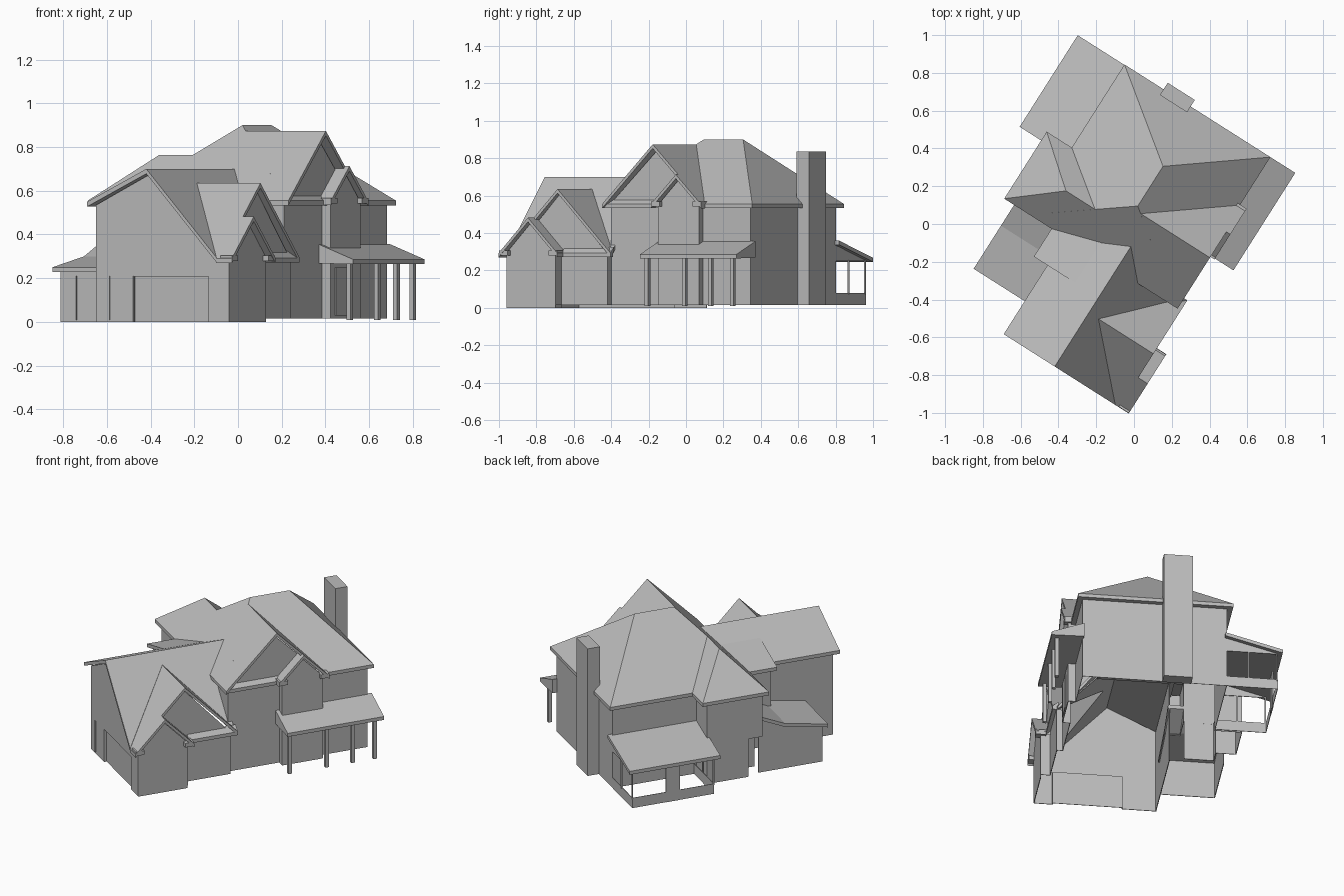
import bpy, bmesh, math

cube = bpy.data.objects.get("Cube")
if cube:
    bpy.data.objects.remove(cube, do_unlink=True)

TURN = math.radians(-32.4)   # the whole house stands turned on its plot
T = 0.022                    # roof thickness
EAVE, LOW = 0.555, 0.293     # upper and lower eave heights
BASE = 0.015                 # floor level of the main house
PITCH = 0.997                # slope of the main roofs

grey = bpy.data.materials.new("plain grey")
grey.use_nodes = True
grey.diffuse_color = (0.5, 0.5, 0.5, 1)
shader = next(n for n in grey.node_tree.nodes if n.type == 'BSDF_PRINCIPLED')
shader.inputs["Base Color"].default_value = grey.diffuse_color
shader.inputs["Roughness"].default_value = 0.9


def finish(name, bm):
    bmesh.ops.recalc_face_normals(bm, faces=bm.faces[:])
    mesh = bpy.data.meshes.new(name)
    bm.to_mesh(mesh)
    bm.free()
    mesh.materials.append(grey)
    obj = bpy.data.objects.new(name, mesh)
    obj.rotation_euler.z = TURN
    bpy.context.scene.collection.objects.link(obj)
    return obj


def loft(name, ring_a, ring_b):
    """Closed solid between two matching polygons."""
    bm = bmesh.new()
    a = [bm.verts.new(p) for p in ring_a]
    b = [bm.verts.new(p) for p in ring_b]
    bm.faces.new(a)
    bm.faces.new(b)
    for i in range(len(a)):
        j = (i + 1) % len(a)
        bm.faces.new((a[i], a[j], b[j], b[i]))
    return finish(name, bm)


def slab(name, outline, height):
    """Roof plane: plan outline with its height given by a rule."""
    top = [(u, v, height(u, v)) for u, v in outline]
    return loft(name, top, [(u, v, z - T) for u, v, z in top])


def rect(u0, u1, v0, v1):
    return [(u0, v0), (u1, v0), (u1, v1), (u0, v1)]


def box(name, u, v, z):
    plan = rect(*u, *v)
    return loft(name, [(*p, z[0]) for p in plan], [(*p, z[1]) for p in plan])


def thin(name, polygons):
    """Wall sheets with a slight thickness."""
    bm = bmesh.new()
    for points in polygons:
        bm.faces.new([bm.verts.new(p) for p in points])
    bmesh.ops.remove_doubles(bm, verts=bm.verts[:], dist=0.0001)
    obj = finish(name, bm)
    mod = obj.modifiers.new("thickness", 'SOLIDIFY')
    mod.thickness = 0.004
    mod.offset = 0
    return obj


def walls(name, path, bottom, top):
    thin(name, [[(*a, bottom), (*b, bottom), (*b, top), (*a, top)]
                for a, b in zip(path, path[1:])])


def facing_u(name, u, profile):
    thin(name, [[(u, v, z) for v, z in profile]])


def facing_v(name, v, profile):
    thin(name, [[(u, v, z) for u, z in profile]])


def gable(v0, v1, bottom, eave, peak):
    return [(v0, bottom), (v1, bottom), (v1, eave), ((v0 + v1) / 2, peak), (v0, eave)]


def hip_roof(name, u, v, ridge, top):
    """Hipped solid with a fascia and a flat soffit."""
    bm = bmesh.new()
    for p in rect(*u, *v):
        for z in (EAVE - T, EAVE):
            bm.verts.new((*p, z))
    for p in ridge:
        bm.verts.new((*p, top))
    bmesh.ops.convex_hull(bm, input=bm.verts[:])
    bmesh.ops.dissolve_limit(bm, angle_limit=0.01, verts=bm.verts[:], edges=bm.edges[:])
    return finish(name, bm)


# Main house walls, open underneath and towards the garage
walls("front_wall_left", [(.39, -.225), (.39, .1), (.435, .1)], BASE, .55)
walls("outer_walls", [(.435, .355), (.39, .355), (.39, .655), (-.46, .655), (-.46, .125),
                      (-.62, .125), (-.62, -.135)], BASE, .55)
walls("back_corner_upper", [(-.62, -.135), (-.62, -.225), (-.325, -.225)], .26, .55)
walls("back_corner_recess", [(-.62, -.135), (-.5, -.135), (-.5, -.225), (-.325, -.225)], BASE, .26)
thin("back_corner_ceiling", [[(*p, .26) for p in rect(-.62, -.5, -.225, -.135)]])
facing_v("wall_above_garage", -.225, [(.16, .55), (.39, .31), (.39, .55)])
facing_u("front_gable_wall", .39, gable(-.225, .355, .55, .56, .84))
facing_u("entry_wall", .435, gable(.1, .355, BASE, .55, .68))
box("entry_door", (.435, .442), (.14, .26), (.03, .25))

# Main house roofs
hip_roof("main_roof", (-.495, .42), (-.255, .686), [(-.034, .091), (-.034, .34)], .9)
hip_roof("back_wing_roof", (-.652, -.2), (-.255, .165), [(-.398, -.045), (-.212, -.045)], .764)


def front_pitch(u, v):
    return EAVE + PITCH * (.32 - abs(v - .065))


slab("front_gable_roof_left", [(0, .065), (.435, .065), (.435, -.255), (.42, -.255)], front_pitch)
slab("front_gable_roof_right", [(0, .065), (.435, .065), (.435, .388), (.42, .388)], front_pitch)
slab("entry_roof_right", rect(.435, .46, .227, .388), front_pitch)
slab("entry_roof_left", rect(.39, .46, .07, .227), lambda u, v: EAVE + PITCH * (v - .069))
for v in (.07, .333):
    box("entry_eave_return", (.4, .46), (v, v + .055), (EAVE - .014, EAVE + .012))

# Chimney
box("chimney", (-.25, -.08), (.65, .727), (BASE, .835))

# Front porch
porch = [(.385, .268), (.576, .264), (.576, .286), (.385, .357)]
loft("front_porch_roof", [(u, .075, z) for u, z in porch], [(u, .686, z) for u, z in porch])
for v in (.1, .336, .5, .64):
    box("porch_post", (.53, .552), (v - .011, v + .011), (.01, .268))

# Screened back porch, without a floor
slab("back_porch_roof", rect(-.787, -.45, .11, .684), lambda u, v: .268 + .27 * (u + .787))
walls("back_porch_sill", [(-.46, .655), (-.76, .655), (-.76, .14), (-.46, .14)], BASE, .08)
for v in (.14, .655):
    facing_v("back_porch_cheek", v, [(-.76, .25), (-.46, .25), (-.46, .334), (-.76, .255)])
    for u in (-.756, -.59):
        box("back_porch_side_post", (u - .004, u + .004), (v - .004, v + .004), (.07, .255))
box("back_porch_door", (-.763, -.755), (.355, .445), (BASE, .255))

# Garage walls, with a set-back main door
facing_v("garage_front", -.83, [(-.24, 0), (-.04, 0), (-.04, .21), (.37, .21), (.37, 0), (.48, 0),
                                (.48, .28), (.42, .28), (.05, .675), (-.24, .535)])
walls("garage_door", [(-.04, -.83), (-.04, -.815), (.37, -.815), (.37, -.83)], 0, .21)
thin("garage_door_lintel", [[(*p, .21) for p in rect(-.04, .37, -.83, -.815)]])
walls("garage_left_wall", [(-.24, -.83), (-.24, -.225)], 0, .535)
facing_u("side_gable_wall", .425, [(-.52, BASE), (-.225, BASE), (-.225, .285), (-.525, .61),
                                   (-.83, .29), (-.52, .29)])
walls("side_return_wall", [(.425, -.225), (.39, -.225)], BASE, .29)
facing_u("small_gable_wall", .48, gable(-.83, -.52, 0, .295, .455))
walls("small_gable_return", [(.48, -.52), (.425, -.52)], BASE, .295)
walls("dormer_walls", [(-.24, -.4), (-.325, -.4), (-.325, -.225)], .27, .54)


# Garage roofs
def steep(u, v):
    return .7 - 1.066 * (u - .05)


def side_pitch(u, v):
    return LOW + .342 - 1.02 * abs(v + .525)


slab("garage_roof_left", rect(-.27, .05, -.862, -.1), lambda u, v: .7 + .47 * (u - .05))
slab("garage_roof_right", [(.05, -.862), (.05, -.1), (.3, -.2), (.43, -.2), (.11, -.525),
                           (.43, -.862)], steep)
slab("dormer_roof", rect(-.355, -.095, -.43, -.1), lambda u, v: .633 + .3 * (u + .095))
for side, v in (("left", -.862), ("right", -.19)):
    slab("side_gable_roof_" + side, [(.11, -.525), (.455, -.525), (.455, v), (.43, v)], side_pitch)
slab("small_gable_roof_left", rect(.455, .514, -.862, -.675), side_pitch)
slab("small_gable_roof_right", rect(.41, .514, -.675, -.49),
     lambda u, v: LOW + 1.02 * (-.49 - v))
slab("side_gable_skirt", rect(.42, .455, -.5, -.19), lambda u, v: LOW + .9 * (.455 - u))
for v in (-.86, -.547):
    box("garage_eave_return", (.45, .512), (v, v + .055), (LOW - .014, LOW + .012))

# Low store beside the garage
facing_u("store_end_wall", -.56, [(-.63, 0), (-.225, 0), (-.225, .345), (-.385, .28), (-.63, .235)])
walls("store_front_wall", [(-.56, -.63), (-.24, -.63)], 0, .235)
slab("store_roof_low", rect(-.59, -.23, -.655, -.385), lambda u, v: .25 + .185 * (v + .655))
slab("store_roof_high", rect(-.59, -.23, -.385, -.225), lambda u, v: .3 + .45 * (v + .385))

# Narrow door jambs on the garage and the store
for u, v in ((-.17, -.834), (-.476, -.634)):
    box("door_jamb", (u - .004, u + .004), (v - .003, v + .003), (.01, .21))
